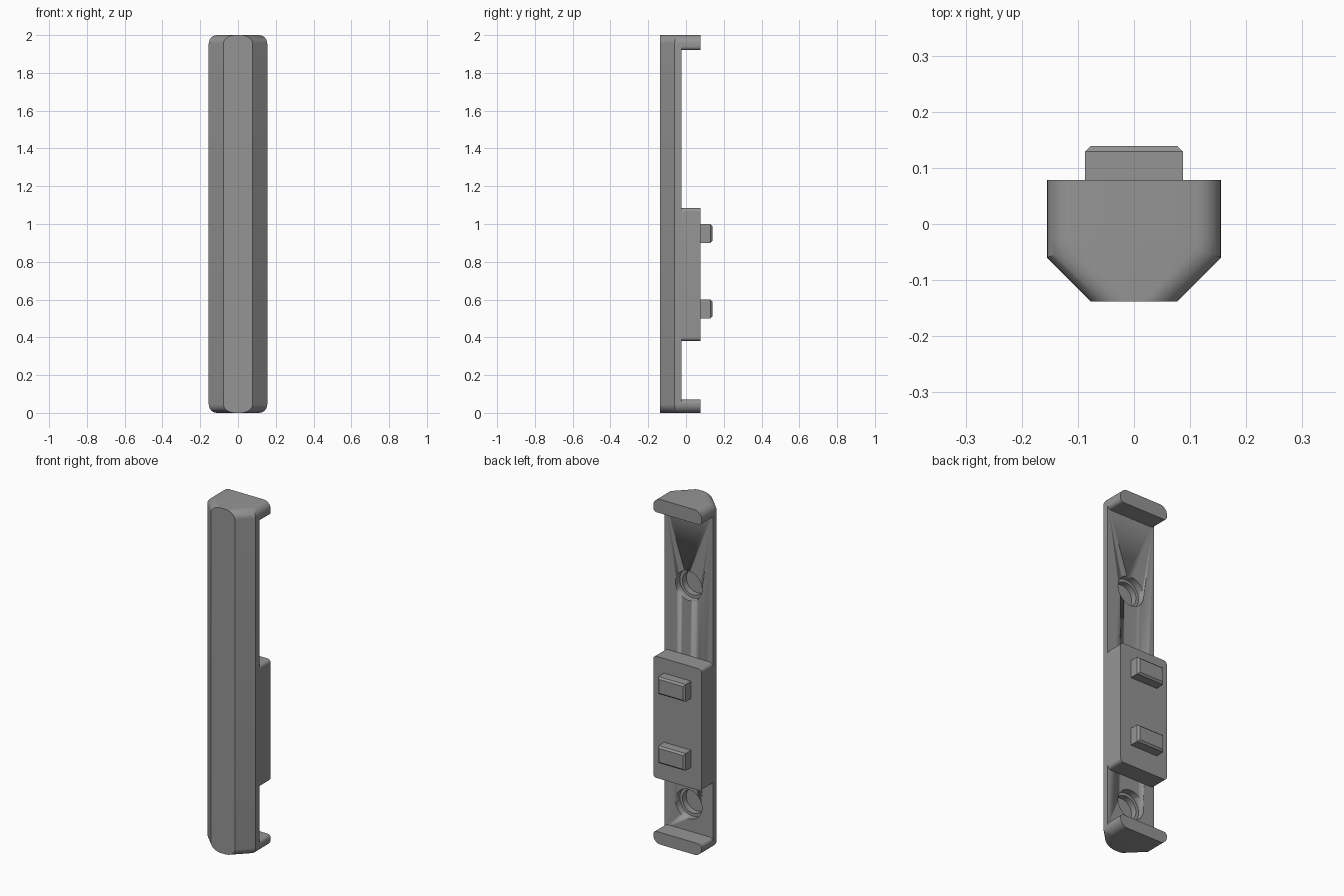
import bpy, bmesh, math

if "Cube" in bpy.data.objects:
    bpy.data.objects.remove(bpy.data.objects["Cube"])

HALF_W, FRONT, BACK, RECESS = 0.155, -0.138, 0.078, -0.025
R, SMALL, STEPS = 0.045, 0.02, 8

grey = bpy.data.materials.new("grey plastic")
grey.diffuse_color = (0.3, 0.3, 0.3, 1)
grey.use_nodes = True
grey.node_tree.nodes["Principled BSDF"].inputs["Base Color"].default_value = grey.diffuse_color


def finish(bm, name, smooth=True):
    bmesh.ops.recalc_face_normals(bm, faces=bm.faces)
    mesh = bpy.data.meshes.new(name)
    bm.to_mesh(mesh)
    bm.free()
    mesh.materials.append(grey)
    ob = bpy.data.objects.new(name, mesh)
    bpy.context.collection.objects.link(ob)
    if smooth:
        bpy.ops.object.select_all(action='DESELECT')
        ob.select_set(True)
        bpy.context.view_layer.objects.active = ob
        bpy.ops.object.shade_smooth_by_angle(angle=math.radians(30))
    return ob


def loft(rings, name):
    bm = bmesh.new()
    loops = [[bm.verts.new(p) for p in ring] for ring in rings]
    n = len(loops[0])
    for a, b in zip(loops, loops[1:]):
        for i in range(n):
            j = (i + 1) % n
            bm.faces.new((a[i], a[j], b[j], b[i]))
    bm.faces.new(loops[0])
    bm.faces.new(loops[-1])
    return finish(bm, name)


def section(z, d):
    # Chamfered bar section, with sides and chamfers moved inward by d
    side, nose = HALF_W - d, 0.077 - d * math.sqrt(2)
    corner = -0.06 + d * (math.sqrt(2) - 1)
    half = [(nose, FRONT), (side, corner), (side, RECESS)]
    pts = half + [(-x, y) for x, y in reversed(half)]
    return [(x, y, z) for x, y in pts]


def rounded_block(name, z0, z1, r_low, r_high):
    # Full-width block with rounded corners, extruded towards the back
    pts = []
    for sx, z, r, start in ((1, z0, r_low, -90), (1, z1, r_high, 0),
                            (-1, z1, r_high, 90), (-1, z0, r_low, 180)):
        cx = sx * (HALF_W - r)
        cz = z + r if z == z0 else z - r
        for i in range(STEPS + 1):
            a = math.radians(start + 90 * i / STEPS)
            pts.append((cx + r * math.cos(a), cz + r * math.sin(a)))
    return loft([[(x, y, z) for x, z in pts] for y in (RECESS, BACK)], name)


# Front bar with rounded ends
angles = [math.pi / 2 * i / STEPS for i in range(STEPS + 1)]
ends = [(R * (1 - math.cos(a)), R * (1 - math.sin(a))) for a in angles]
rings = [section(z, d) for z, d in ends]
rings += [section(2 - z, d) for z, d in reversed(ends)]
bar = loft(rings, "front_bar")

# End clips and mounting pad
rounded_block("top_clip", 1.92, 2.0, SMALL, R)
rounded_block("bottom_clip", 0.0, 0.07, R, SMALL)
rounded_block("mounting_pad", 0.38, 1.085, SMALL, SMALL)

# Pegs with bevelled rims
for name, z in (("lower_peg", 0.55), ("upper_peg", 0.95)):
    loft([[(sx * (0.087 - c), y, z + sz * (0.05 - c))
           for sx, sz in ((1, 1), (-1, 1), (-1, -1), (1, -1))]
          for y, c in ((BACK, 0), (0.129, 0), (0.139, 0.01))], name)

# Stepped blind holes in the back of the bar
for name, z in (("lower_hole", 0.225), ("upper_hole", 1.49)):
    profile = [(0.01, 0.085), (-0.065, 0.085), (-0.065, 0.068), (-0.1, 0.068)]
    cutter = loft([[(r * math.cos(t * math.tau / 40), y, z + r * math.sin(t * math.tau / 40))
                    for t in range(40)] for y, r in profile], name + "_cutter")
    cutter.hide_render = True
    cutter.hide_viewport = True
    cut = bar.modifiers.new(name, 'BOOLEAN')
    cut.operation = 'DIFFERENCE'
    cut.solver = 'EXACT'
    cut.object = cutter
